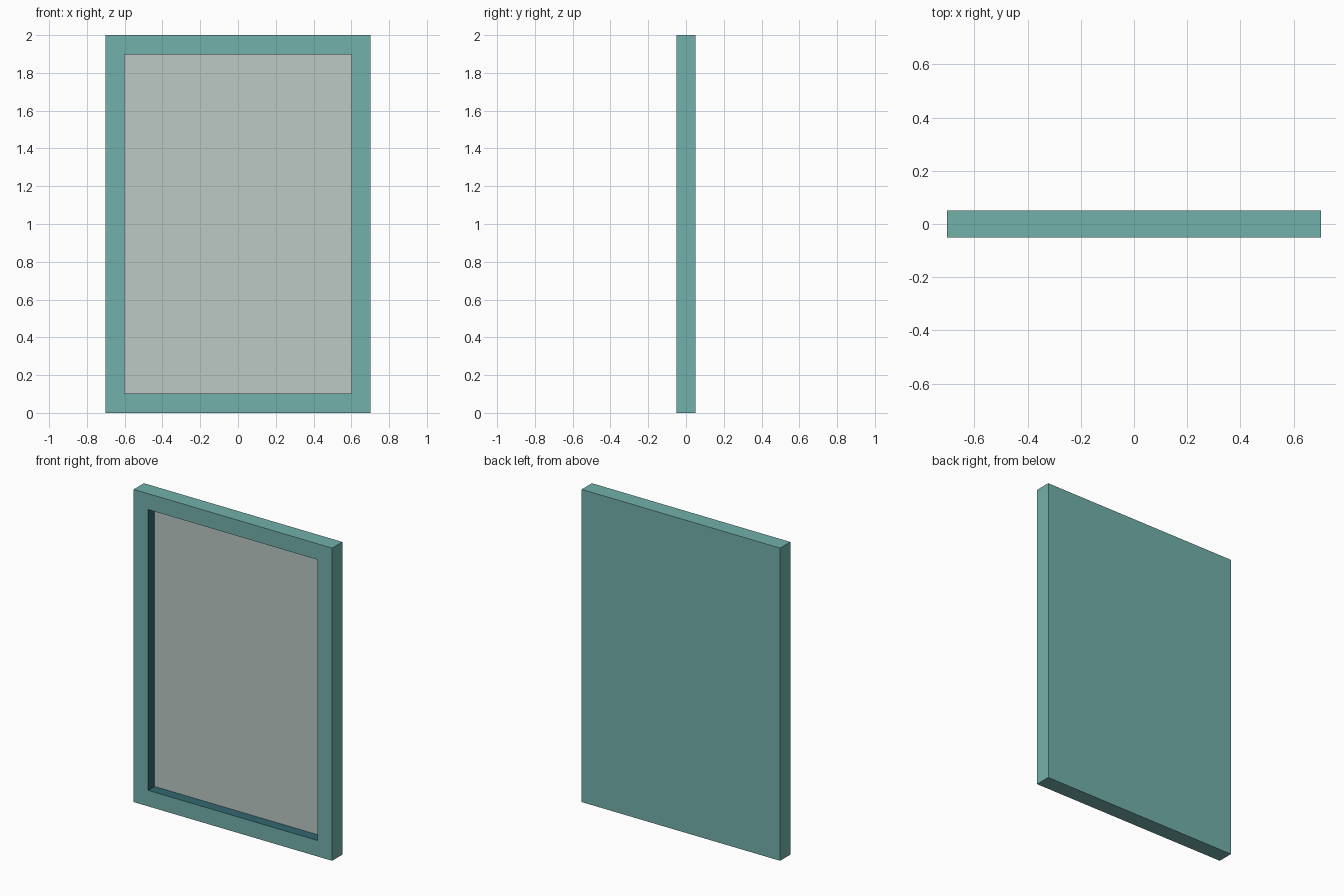
import bpy
import bmesh
from mathutils import Vector

default = bpy.data.objects.get("Cube")
if default:
    bpy.data.objects.remove(default, do_unlink=True)

WIDTH, DEPTH, HEIGHT = 1.404, 0.103, 2.0
BORDER, RECESS = 0.102, 0.066


def material(name, colour):
    mat = bpy.data.materials.new(name)
    mat.use_nodes = True
    mat.diffuse_color = (*colour, 1)
    mat.node_tree.nodes["Principled BSDF"].inputs["Base Color"].default_value = (*colour, 1)
    return mat


mesh = bpy.data.meshes.new("framed_panel")
for mat in (material("teal frame", (0.171, 0.44, 0.402)),
            material("dark teal recess", (0.032, 0.14, 0.162)),
            material("pale grey panel", (0.503, 0.578, 0.56))):
    mesh.materials.append(mat)

# Slab standing on the ground
bm = bmesh.new()
bmesh.ops.create_cube(bm, size=1)
bmesh.ops.scale(bm, vec=(WIDTH, DEPTH, HEIGHT), verts=bm.verts)
bmesh.ops.translate(bm, vec=(0, 0, HEIGHT / 2), verts=bm.verts)
bm.normal_update()

# Front border, then the recess with its walls and panel
panel = min(bm.faces, key=lambda f: f.normal.y)
bmesh.ops.inset_region(bm, faces=[panel], thickness=BORDER, use_even_offset=True)
rim = bmesh.ops.extrude_discrete_faces(bm, faces=[panel])
panel = rim["faces"][0]
bmesh.ops.translate(bm, vec=Vector((0, RECESS, 0)), verts=panel.verts)
for edge in panel.edges:
    for face in edge.link_faces:
        face.material_index = 1
panel.material_index = 2

bmesh.ops.recalc_face_normals(bm, faces=bm.faces)
bm.to_mesh(mesh)
bm.free()
bpy.context.collection.objects.link(bpy.data.objects.new("framed_panel", mesh))
